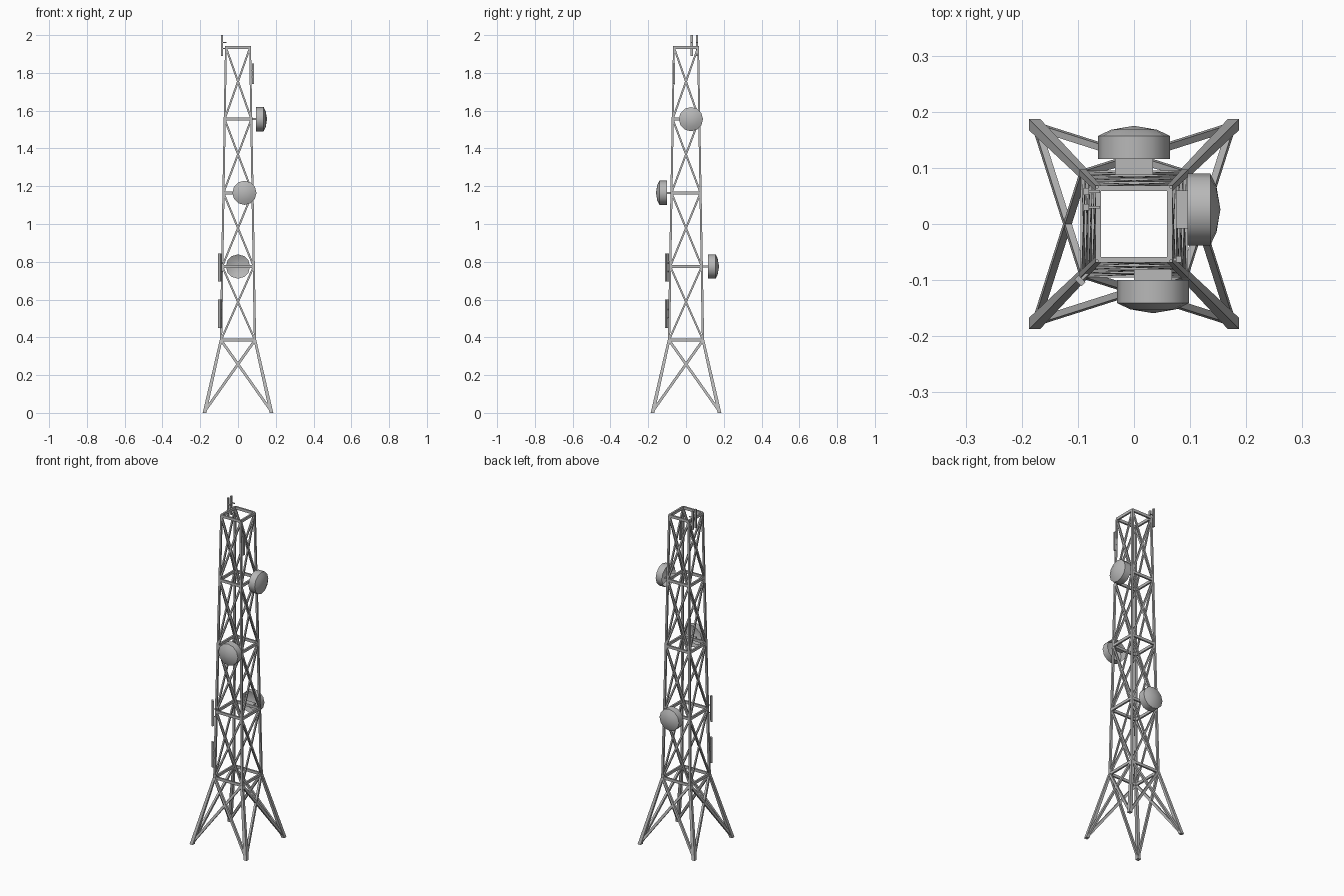
import bpy, bmesh, math
from mathutils import Vector, Matrix

cube = bpy.data.objects.get("Cube")
if cube:
    bpy.data.objects.remove(cube)

steel = bpy.data.materials.new("galvanised_grey")
steel.use_nodes = True
GREY = (0.48, 0.48, 0.48, 1)
steel.diffuse_color = GREY
steel.node_tree.nodes["Principled BSDF"].inputs["Base Color"].default_value = GREY

LEVELS = [0.385, 0.775, 1.165, 1.555, 1.935]
HALF = [0.09, 0.0835, 0.077, 0.0705, 0.064]
FOOT = 0.177


def finish(name, bm, smooth=False):
    bmesh.ops.recalc_face_normals(bm, faces=bm.faces)
    mesh = bpy.data.meshes.new(name)
    bm.to_mesh(mesh)
    bm.free()
    mesh.materials.append(steel)
    ob = bpy.data.objects.new(name, mesh)
    bpy.context.collection.objects.link(ob)
    if smooth:
        bpy.ops.object.select_all(action='DESELECT')
        ob.select_set(True)
        bpy.context.view_layer.objects.active = ob
        bpy.ops.object.shade_smooth_by_angle(angle=math.radians(32))
    return ob


def beam(bm, p, q, wide, deep, normal):
    """Box from p to q; deep is measured along normal, wide across it."""
    p, q, n = Vector(p), Vector(q), Vector(normal)
    d = (q - p).normalized()
    side = n.cross(d).normalized()
    n = d.cross(side)
    rot = Matrix((side, n, d)).transposed().to_4x4()
    size = Matrix.Diagonal((wide, deep, (q - p).length, 1))
    bmesh.ops.create_cube(bm, size=1, matrix=Matrix.Translation((p + q) / 2) @ rot @ size)


def loft(bm, sections):
    """Vertical bar through horizontal squares given as (centre, half width)."""
    rings = []
    for (x, y, z), r in sections:
        rings.append([bm.verts.new((x + a * r, y + b * r, z))
                      for a, b in ((-1, -1), (1, -1), (1, 1), (-1, 1))])
    for lo, hi in zip(rings, rings[1:]):
        for i in range(4):
            j = (i + 1) % 4
            bm.faces.new((lo[i], lo[j], hi[j], hi[i]))
    bm.faces.new(rings[0])
    bm.faces.new(rings[-1])


# Corner legs: splayed feet, then a slow taper
bm = bmesh.new()
for sx in (-1, 1):
    for sy in (-1, 1):
        h0, h1 = HALF[0], HALF[-1]
        loft(bm, [((sx * FOOT, sy * FOOT, 0), 0.010),
                  ((sx * h0, sy * h0, LEVELS[0]), 0.007)])
        loft(bm, [((sx * h0, sy * h0, LEVELS[0]), 0.006),
                  ((sx * h1, sy * h1, LEVELS[-1]), 0.005)])
finish("corner_legs", bm)

# Horizontal rings and crossed braces on all four sides
rings, braces, base = bmesh.new(), bmesh.new(), bmesh.new()
for k in range(4):
    turn = Matrix.Rotation(k * math.pi / 2, 3, 'Z')
    out = turn @ Vector((0, -1, 0))

    def at(x, h, z):
        return turn @ Vector((x * h, -h, z))

    for h, z in zip(HALF, LEVELS):
        beam(rings, at(-1, h, z), at(1, h, z), 0.016, 0.010, out)
    for i in range(len(LEVELS) - 1):
        for s in (-1, 1):
            beam(braces, at(s, HALF[i], LEVELS[i]), at(-s, HALF[i + 1], LEVELS[i + 1]),
                 0.010, 0.008, out)
    for s in (-1, 1):
        beam(base, at(s, FOOT - 0.003, 0.012), at(-s, HALF[0], LEVELS[0]), 0.014, 0.012, out)
finish("ring_beams", rings)
finish("cross_braces", braces)
finish("base_braces", base)


# Dish antennas: open drum with a shallow domed front, on a flat arm
def dish(name, angle, across, z, back, arm_start):
    place = Matrix.Rotation(angle, 4, 'Z') @ Matrix.Translation((0, across, z))
    bm = bmesh.new()
    n, loops = 12, []
    for r, x in ((0.064, 0), (0.064, 0.041), (0.041, 0.052)):
        loops.append([bm.verts.new((back + x, r * math.cos(2 * math.pi * i / n),
                                    r * math.sin(2 * math.pi * i / n))) for i in range(n)])
    tip = bm.verts.new((back + 0.059, 0, 0))
    for a, b in zip(loops, loops[1:]):
        for i in range(n):
            j = (i + 1) % n
            bm.faces.new((a[i], a[j], b[j], b[i]))
    for i in range(n):
        bm.faces.new((loops[-1][i], loops[-1][(i + 1) % n], tip))
    bm.transform(place)
    ob = finish(name, bm, smooth=True)
    arm = bmesh.new()
    beam(arm, (arm_start, 0, 0), (back + 0.003, 0, 0), 0.068, 0.010, (0, 0, 1))
    arm.transform(place)
    finish(name + "_arm", arm)
    return ob


dish("left_dish", 0, 0.026, 1.555, 0.095, 0.068)
dish("front_dish", -math.pi / 2, 0.034, 1.165, 0.100, 0.072)
dish("back_dish", math.pi / 2, 0, 0.775, 0.116, 0.080)


# Slim panel antennas with stand-off brackets
def panel(name, x, y, z0, z1, wide, deep, facing, reach):
    bm = bmesh.new()
    f = Vector(facing).normalized()
    beam(bm, (x, y, z0), (x, y, z1), wide, deep, f)
    for t in (0.35, 0.65):
        p = Vector((x, y, z0 + (z1 - z0) * t))
        beam(bm, p, p - f * reach, 0.005, 0.005, (0, 0, 1))
    finish(name, bm)


panel("top_panel_a", -0.085, 0.030, 1.89, 2.0, 0.012, 0.010, (-1, 0, 0), 0.024)
panel("top_panel_b", -0.085, 0.058, 1.89, 2.0, 0.012, 0.010, (-1, 0, 0), 0.024)
panel("upper_panel", 0.080, -0.063, 1.74, 1.85, 0.012, 0.010, (1, 0, 0), 0.016)
panel("middle_panel", -0.096, -0.101, 0.695, 0.845, 0.018, 0.010, (-1, -1, 0), 0.022)
panel("lower_panel", -0.096, -0.101, 0.45, 0.60, 0.018, 0.010, (-1, -1, 0), 0.018)
